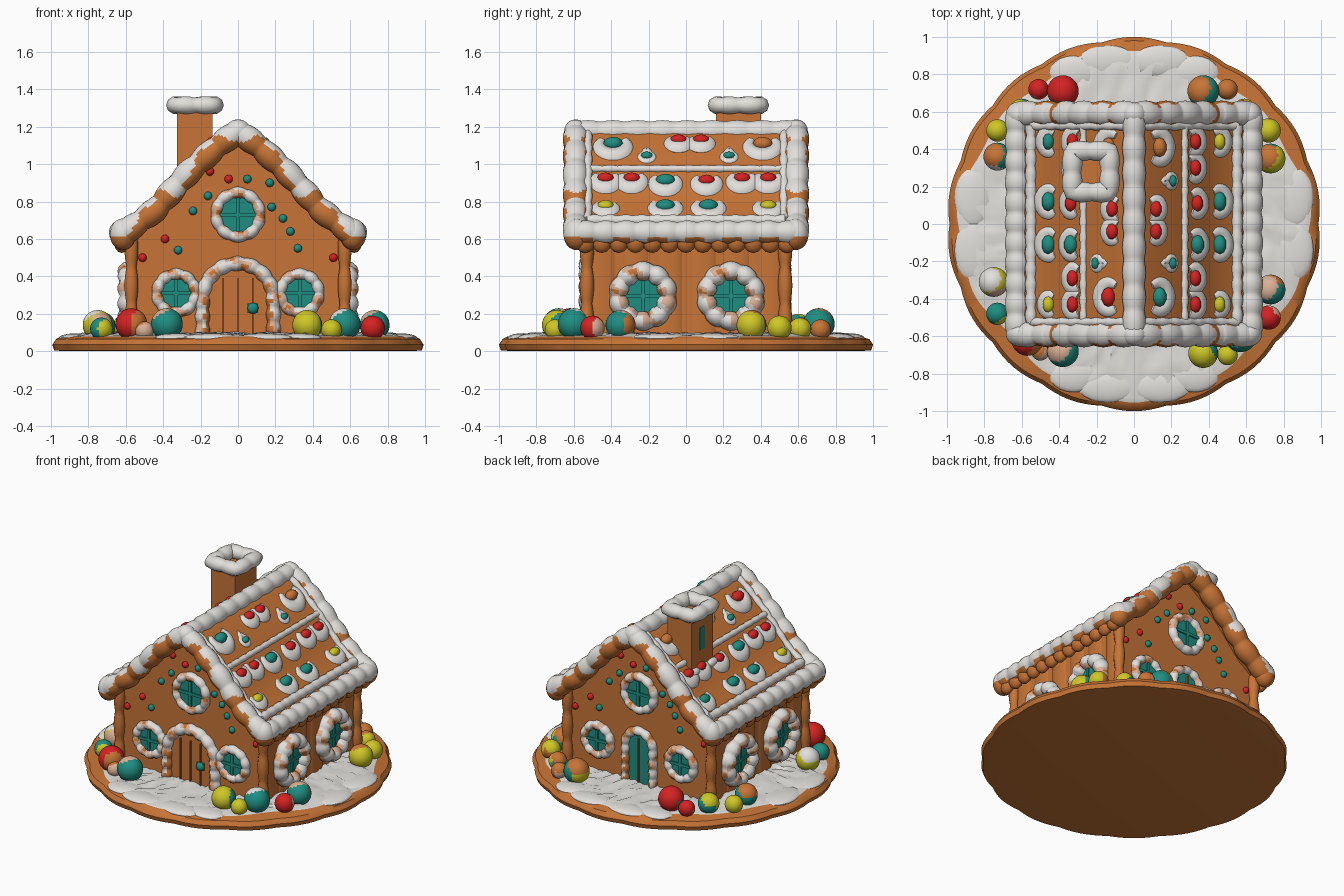
import bpy, bmesh, random
from math import sin, cos, pi, radians
from mathutils import Vector, Matrix

random.seed(4)
if "Cube" in bpy.data.objects:
    bpy.data.objects.remove(bpy.data.objects["Cube"])

# Colours
COLOURS = {
    "gingerbread": (0.57, 0.175, 0.037), "icing": (0.76, 0.74, 0.71),
    "teal": (0.014, 0.27, 0.22), "red": (0.66, 0.016, 0.016), "yellow": (0.62, 0.57, 0.02),
    "peach": (0.7, 0.43, 0.3), "dark_gingerbread": (0.42, 0.12, 0.027)}
NAMES = list(COLOURS)
MATS = []
for key, rgb in COLOURS.items():
    m = bpy.data.materials.new(key)
    m.use_nodes = True
    m.diffuse_color = (*rgb, 1)
    bsdf = m.node_tree.nodes["Principled BSDF"]
    bsdf.inputs["Base Color"].default_value = (*rgb, 1)
    bsdf.inputs["Roughness"].default_value = 0.8
    MATS.append(m)


def paint(faces, rule):
    for f in faces:
        f.normal_update()
        name = rule(f.normal, f.calc_center_median()) if callable(rule) else rule
        f.material_index = NAMES.index(name)


def finish(name, bm, angle=50):
    bmesh.ops.recalc_face_normals(bm, faces=bm.faces)
    for f in bm.faces:
        f.smooth = True
    for e in bm.edges:
        e.smooth = e.calc_face_angle(0) < radians(angle)
    me = bpy.data.meshes.new(name)
    bm.to_mesh(me)
    bm.free()
    for m in MATS:
        me.materials.append(m)
    ob = bpy.data.objects.new(name, me)
    bpy.context.collection.objects.link(ob)


def prism(bm, outline, push, rule):
    a = [bm.verts.new(p) for p in outline]
    b = [bm.verts.new(Vector(p) + Vector(push)) for p in outline]
    faces = [bm.faces.new(a[::-1]), bm.faces.new(b)]
    for i in range(len(a)):
        j = (i + 1) % len(a)
        faces.append(bm.faces.new((a[i], a[j], b[j], b[i])))
    paint(faces, rule)


def ball(bm, loc, size, rule, segs=14):
    mat = Matrix.Translation(loc) @ Matrix.Diagonal((*size, 1))
    made = bmesh.ops.create_uvsphere(bm, u_segments=segs, v_segments=segs // 2 + 1, radius=1, matrix=mat)
    paint({f for v in made["verts"] for f in v.link_faces}, rule)


def resample(pts, n, closed):
    pts = [Vector(p) for p in pts]
    if closed:
        pts.append(pts[0])
    dist = [0]
    for p, q in zip(pts, pts[1:]):
        dist.append(dist[-1] + (q - p).length)
    out, k = [], 0
    for i in range(n):
        d = dist[-1] * i / (n if closed else n - 1)
        while k < len(pts) - 2 and d > dist[k + 1]:
            k += 1
        out.append(pts[k].lerp(pts[k + 1], (d - dist[k]) / (dist[k + 1] - dist[k])))
    return out


# Lumpy piped icing swept along a path; ref is the direction off the surface
def tube(bm, pts, radius, ref, rule, n=60, closed=False, lumps=0, amp=0.2, sides=10, flat=1.0, taper=False):
    path = resample(pts, n, closed)
    ref, rings = Vector(ref), []
    for i, p in enumerate(path):
        nxt = path[(i + 1) % n] if closed else path[min(i + 1, n - 1)]
        tangent = (nxt - path[i - 1 if closed else max(i - 1, 0)]).normalized()
        side = tangent.cross(ref).normalized()
        r = radius * (1 - amp + amp * 1.5 * abs(sin(pi * lumps * i / n)) if lumps else 1)
        if taper:
            r *= 0.4 + 0.6 * sin(pi * i / (n - 1))
        rings.append([bm.verts.new(p + r * (cos(a) * side + flat * sin(a) * ref))
                      for a in (2 * pi * j / sides for j in range(sides))])
    faces = []
    for i in range(n if closed else n - 1):
        a, b = rings[i], rings[(i + 1) % n]
        for j in range(sides):
            k = (j + 1) % sides
            faces.append(bm.faces.new((a[j], b[j], b[k], a[k])))
    if not closed:
        faces += [bm.faces.new(rings[0]), bm.faces.new(rings[-1][::-1])]
    paint(faces, rule)


# Round cookie base with a gently lobed edge and rough snow on top
bm = bmesh.new()
PROFILE = [(0.93, 0), (0.98, 0.005), (0.99, 0.035), (0.97, 0.065), (0.92, 0.078), (0.895, 0.083),
           (0.85, 0.088), (0.81, 0.09), (0.76, 0.09), (0.71, 0.092), (0.66, 0.094), (0.6, 0.095), (0.5, 0.095)]
SEG = 144
rings = []
for k, (r, z) in enumerate(PROFILE):
    ring = []
    for i in range(SEG):
        a = 2 * pi * i / SEG
        rr = r + (0.014 * abs(sin(9 * a)) - 0.004 if 0 < k < 4 else 0.015 * sin(11 * a) + 0.02 * cos(4 * a) if 3 < k < 7 else 0)
        ring.append(bm.verts.new((rr * cos(a), rr * sin(a), z + (random.uniform(-0.012, 0.012) if k > 5 else 0))))
    rings.append(ring)
for k in range(len(rings) - 1):
    paint([bm.faces.new((rings[k][i], rings[k][(i + 1) % SEG], rings[k + 1][(i + 1) % SEG], rings[k + 1][i]))
           for i in range(SEG)], "icing" if k > 3 else "gingerbread")
paint([bm.faces.new(rings[0][::-1]), bm.faces.new(rings[-1])], "gingerbread")
finish("cookie_base", bm, 40)

bm = bmesh.new()
for s in (-1, 1):
    for u in (-0.14, 0.14):
        ball(bm, (u, s * 0.87, 0.07), (0.16, 0.085, 0.026), "icing", 20)
        ball(bm, (s * 0.86, u, 0.07), (0.1, 0.16, 0.026), "icing", 20)
        ball(bm, (u * 2.3, s * 0.81, 0.07), (0.13, 0.09, 0.026), "icing", 20)
finish("snow_drifts", bm)

# Roof curve, from ridge to eave
CURVE = [(0, 1.2), (0.1, 1.13), (0.27, 0.975), (0.45, 0.77), (0.55, 0.7), (0.64, 0.63)]


def roof_z(x):
    x = abs(x)
    for (a, p), (b, q) in zip(CURVE, CURVE[1:]):
        if x <= b:
            break
    return p + (q - p) * (x - a) / (b - a)


def roof_line(y, drop=0, end=0.64):
    xs = [i * end / 10 for i in range(-10, 11)]
    return [Vector((x, y, roof_z(x) - drop)) for x in xs]


# House body and roof slab
bm = bmesh.new()
prism(bm, [(-0.56, -0.52, 0.06)] + roof_line(-0.52, 0.05, 0.56) + [(0.56, -0.52, 0.06)], (0, 1.04, 0), "gingerbread")
for x in (-0.57, 0.57):
    for y in (-0.53, 0.53):
        tube(bm, [(x, y, 0.06), (x, y, 0.62)], 0.035, (1, 0, 0), "gingerbread", 24, lumps=3)
    for k in range(6):
        y = -0.45 + 0.18 * k
        tube(bm, [(x * 0.98, y, 0.06), (x * 0.98, y, 0.62)], 0.07, (1, 0, 0), "gingerbread", 4, flat=0.2)
finish("house_walls", bm)
bm = bmesh.new()
prism(bm, roof_line(-0.59) + roof_line(-0.59, 0.07)[::-1], (0, 1.18, 0), "gingerbread")
finish("roof_slab", bm, 20)


# Thick icing rims: snowy above, gingerbread below
def gable_rule(n, c):
    return "icing" if n.z > min(0.48, 0.2 - 0.6 * cos(20.3 * abs(c.x))) else "gingerbread"


def eave_rule(n, c):
    return "icing" if n.z > -0.6 + 0.25 * sin(32 * c.y) else "gingerbread"


bm = bmesh.new()
for s in (-1, 1):
    tube(bm, roof_line(s * 0.59, 0.025, 0.63), 0.065, (0, 1, 0), gable_rule, 180, lumps=12, amp=0.12, sides=24)
    tube(bm, [(s * 0.625, -0.59, 0.635), (s * 0.625, 0.59, 0.635)], 0.062, (0, 0, 1), eave_rule, 90, lumps=11, amp=0.12, sides=14)
    ball(bm, (0, s * 0.59, 1.175), (0.07, 0.062, 0.065), "icing")
    for t in (-1, 1):
        ball(bm, (s * 0.615, t * 0.585, 0.625), (0.07, 0.07, 0.085),
             lambda n, c: "icing" if n.z > -0.1 else "gingerbread", 20)
    for k in range(13):
        ball(bm, (s * 0.622, -0.54 + 0.09 * k, 0.587), (0.042, 0.055, 0.062),
             lambda n, c: "icing" if n.z > 0.25 else "gingerbread", 12)
tube(bm, [(0, -0.59, 1.175), (0, 0.59, 1.175)], 0.06, (0, 0, 1), "icing", 80, lumps=9, amp=0.1)
finish("roof_rim", bm)

# Icing lines framing the roof panels
bm = bmesh.new()
for s in (-1, 1):
    for x, r in ((0.27, 0.02), (0.55, 0.03)):
        tube(bm, [(s * x, -0.53, roof_z(x)), (s * x, 0.53, roof_z(x))], r, (0, 0, 1), "icing", 40, lumps=13)
    tube(bm, roof_line(s * 0.525, 0, 0.55), 0.024, (0, 1, 0), "icing", 60, lumps=17)
finish("roof_piping", bm)

# Icing loops with sweets on both slopes: distance out, along, size, sweet on the left, sweet on the right
LOOPS = [(0.13, -0.39, 0.075, "teal", "red"), (0.13, 0.41, 0.075, "gingerbread", "gingerbread"),
         (0.11, -0.04, 0.045, "red", "red"), (0.11, 0.08, 0.045, "red", "red"),
         (0.2, -0.21, 0.03, "teal", "teal"), (0.2, 0.23, 0.03, "teal", "teal"),
         (0.32, -0.43, 0.055, "red", "red"), (0.32, -0.29, 0.055, "red", "red"), (0.33, -0.11, 0.06, "teal", "teal"),
         (0.33, 0.11, 0.055, "red", "red"), (0.32, 0.3, 0.055, "red", "red"), (0.32, 0.44, 0.055, "red", "red"),
         (0.45, -0.43, 0.045, "yellow", "yellow"), (0.45, -0.11, 0.065, "teal", "teal"),
         (0.45, 0.12, 0.065, "teal", "teal"), (0.45, 0.44, 0.055, "yellow", "teal")]
icing, sweets = bmesh.new(), bmesh.new()
for x, y, r, left, right in LOOPS:
    for s, sweet in ((1, left), (-1, right)):
        slope = (roof_z(x - 0.03) - roof_z(x + 0.03)) / 0.06
        normal = Vector((s * slope, 0, 1)).normalized()
        down = Vector((s, 0, -slope)).normalized()
        mid = Vector((s * x, y, roof_z(x)))
        small = r < 0.035
        turn = 2 * pi if small else 4.4
        arc = [mid + r * (cos(a) * down + sin(a) * Vector((0, 1, 0)))
               for a in (turn * (i / 16 - 0.5) for i in range(16 if small else 17))]
        if small:
            arc[0] -= down * 0.03
        tube(icing, arc, 0.02 if small else 0.047, normal, "icing", 24, closed=small, sides=8, flat=0.55, taper=not small)
        b = 0.025 if small else 0.036 if r < 0.06 else 0.042
        ball(sweets, mid + normal * 0.01, (b * 0.9, b * 1.25, b * 0.85), sweet, 10)
finish("roof_icing_loops", icing)
finish("roof_sweets", sweets)

# Chimney with a snowy square rim and snow at its foot
bm = bmesh.new()
cx, cy = -0.23, 0.28
SQUARE = ((-1, -1), (1, -1), (1, 1), (-1, 1))
prism(bm, [(cx + a * 0.095, cy + b * 0.12, 0.85) for a, b in SQUARE], (0, 0, 0.43), "gingerbread")
prism(bm, [(cx - 0.095, cy + 0.03 * a, 1.12 + 0.08 * b) for a, b in SQUARE], (-0.002, 0, 0), "teal")
tube(bm, [(cx + a * 0.1, cy + b * 0.11, 1.315) for a, b in SQUARE], 0.052, (0, 0, 1), "icing", 56,
     closed=True, lumps=8, amp=0.1, flat=0.9)
for a, b in SQUARE:
    x = cx + a * 0.1
    ball(bm, (x, cy + b * 0.1, roof_z(x)), (0.03, 0.06, 0.03), "icing")
finish("chimney", bm)

# Wall decorations
SIDES = {"front": Vector((0, -1, 0)), "back": Vector((0, 1, 0)), "left": Vector((1, 0, 0)), "right": Vector((-1, 0, 0))}


def on_wall(side, u, v, out=0.0):
    n = SIDES[side]
    return n * ((0.52 if n.y else 0.575) + out) + Vector((-n.y, n.x, 0)) * u + Vector((0, 0, v))


def piping(n, c):
    w = sin(31 * c.x + 27 * c.y + 35 * c.z) + 0.5 * sin(63 * c.z - 50 * c.x)
    return "gingerbread" if w > 1.2 else "peach" if w > 0.4 else "icing"


def bar(bm, side, u0, v0, u1, v1, rule):
    prism(bm, [on_wall(side, u, v, 0.01) for u, v in ((u0, v0), (u1, v0), (u1, v1), (u0, v1))], SIDES[side] * 0.014, rule)


def window(side, u, v, r, thick):
    bm = bmesh.new()
    circle = [(cos(2 * pi * i / 24), sin(2 * pi * i / 24)) for i in range(24)]
    prism(bm, [on_wall(side, u + r * a, v + r * b, -0.01) for a, b in circle], SIDES[side] * 0.025, "teal")
    bar(bm, side, u - r, v - 0.01, u + r, v + 0.01, "teal")
    bar(bm, side, u - 0.01, v - r, u + 0.01, v + r, "teal")
    R = r + thick * 0.75
    tube(bm, [on_wall(side, u + R * a, v + R * b, 0.005) for a, b in circle], thick, SIDES[side], piping, 80, True, 10, 0.15, 12, 1.2)
    finish(side + "_window", bm)


def door(side, half, mid, thick, rule, lines):
    bm = bmesh.new()

    def arch(w, out):
        arc = [(w * cos(pi * i / 14), mid + w * sin(pi * i / 14)) for i in range(15)]
        return [on_wall(side, u, v, out) for u, v in [(w, 0.08)] + arc + [(-w, 0.08)]]
    prism(bm, arch(half, -0.01), SIDES[side] * 0.022, rule)
    for u in lines:
        bar(bm, side, u - 0.004, 0.09, u + 0.004, mid + half * 0.7, "dark_gingerbread")
    tube(bm, arch(half + thick * 0.75, 0.005), thick, SIDES[side],
         lambda n, c: "gingerbread" if c.z < 0.28 and abs(c.x) < half + thick * 0.5 else piping(n, c),
         90, lumps=13, amp=0.15, sides=12, flat=1.2)
    if side == "front":
        bar(bm, side, 0.052, 0.205, 0.106, 0.256, "teal")
        ball(bm, on_wall(side, 0.08, 0.23, 0.02), (0.03, 0.025, 0.03), "teal")
    finish(side + "_door", bm)


for side in ("front", "back"):
    window(side, 0, 0.73, 0.095, 0.03)
    for u in (-0.33, 0.33):
        window(side, u, 0.31, 0.08, 0.03)
for side in ("left", "right"):
    for u in (-0.23, 0.24):
        window(side, u, 0.295, 0.095, 0.05)
door("front", 0.16, 0.28, 0.038, "gingerbread", (-0.08, 0, 0.08))
door("back", 0.085, 0.35, 0.03, "teal", (0,))

# Little sweets dotted over both gables
DOTS = [(-0.15, 0.96, "red"), (-0.05, 0.92, "red"), (0.05, 0.92, "teal"), (0.17, 0.9, "teal"), (-0.16, 0.83, "teal"),
        (-0.24, 0.75, "teal"), (-0.39, 0.6, "red"), (-0.32, 0.54, "teal"), (0.18, 0.77, "teal"), (0.24, 0.71, "teal"),
        (0.28, 0.64, "teal"), (0.32, 0.55, "teal"), (-0.51, 0.5, "red"), (0.51, 0.5, "red")]
bm = bmesh.new()
for u, v, c in DOTS:
    for side in ("front", "back"):
        ball(bm, on_wall(side, u, v, 0.003), (0.023, 0.023, 0.023), c, 8)
finish("gable_sweets", bm)

# Sweets around the house: place, radius, then colours of the body, the top and the patch at the side
CANDY = [(-0.38, -0.68, 0.085, "teal", "peach", "teal"), (-0.5, -0.68, 0.05, "peach", "gingerbread", "peach"),
         (-0.57, -0.62, 0.085, "red", "red", "gingerbread"), (0.37, -0.69, 0.08, "yellow", "yellow", "teal"),
         (0.5, -0.7, 0.055, "yellow", "yellow", "yellow"), (0.57, -0.6, 0.085, "teal", "icing", "teal"),
         (0.72, -0.5, 0.065, "red", "red", "peach"), (0.73, -0.35, 0.08, "teal", "peach", "gingerbread"),
         (-0.75, -0.31, 0.08, "yellow", "icing", "peach"), (-0.73, -0.48, 0.06, "teal", "teal", "yellow"),
         (-0.73, 0.5, 0.06, "yellow", "yellow", "yellow"), (-0.73, 0.36, 0.075, "teal", "gingerbread", "icing"),
         (0.72, 0.5, 0.065, "yellow", "yellow", "gingerbread"), (0.73, 0.35, 0.08, "yellow", "gingerbread", "teal"),
         (-0.38, 0.71, 0.085, "red", "red", "teal"), (-0.51, 0.72, 0.055, "red", "red", "gingerbread"),
         (0.37, 0.71, 0.085, "teal", "gingerbread", "yellow"), (0.5, 0.72, 0.055, "gingerbread", "gingerbread", "peach"),
         (-0.6, 0.6, 0.07, "teal", "yellow", "yellow"), (0.59, 0.61, 0.06, "yellow", "gingerbread", "teal")]
TOP = Vector((-0.45, 0.25, 0.85))
for x, y, r, body, top, patch in CANDY:
    bm = bmesh.new()
    around = Vector((-y, x, 0)).normalized()
    ball(bm, (x, y, 0.06 + r), (r, r, r),
         lambda n, c: top if n.dot(TOP) > 0.55 else patch if n.dot(around) > 0.6 else body, 28)
    finish("candy_" + body, bm)
